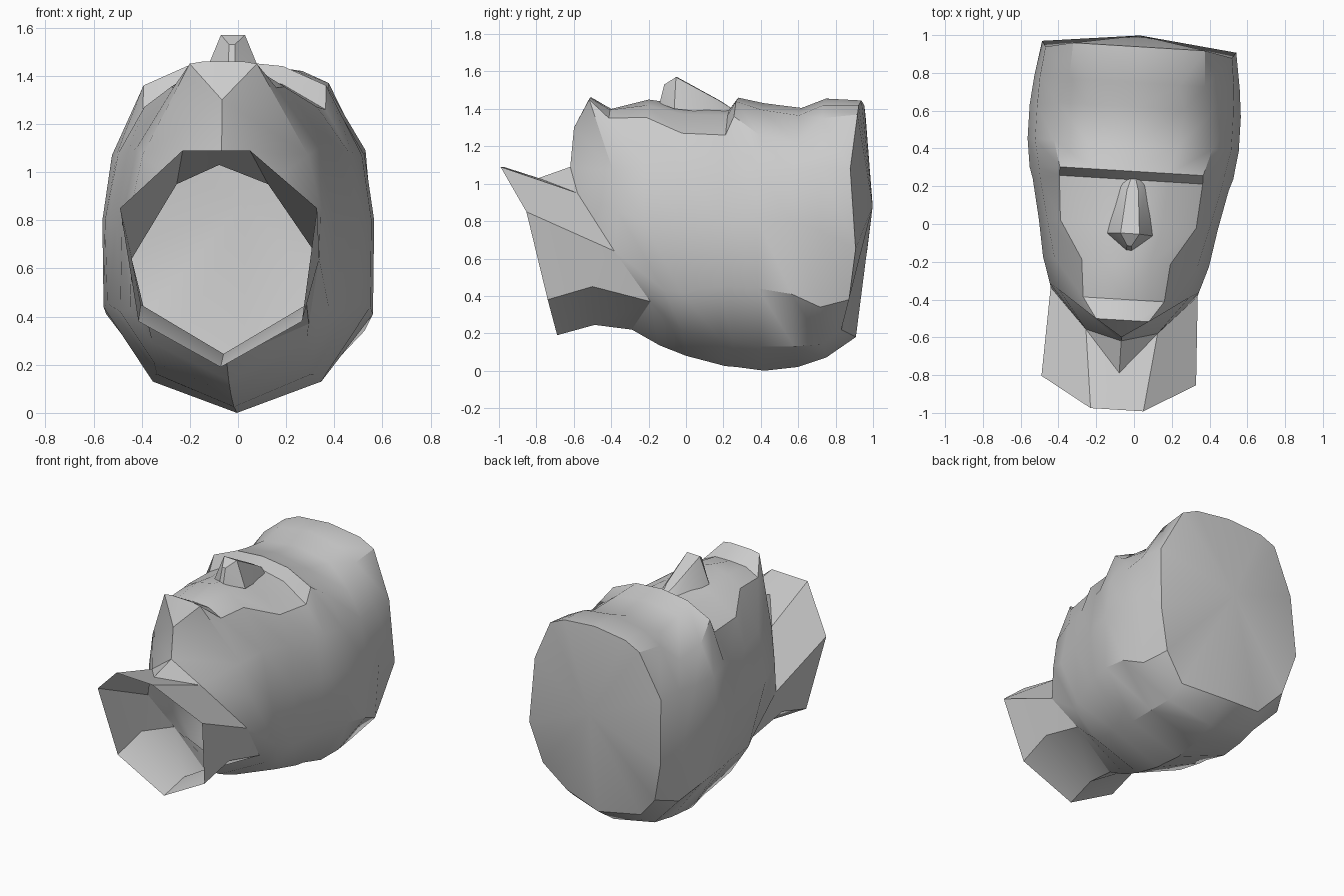
import bpy, bmesh, math
from mathutils import Matrix, Vector

if "Cube" in bpy.data.objects:
    bpy.data.objects.remove(bpy.data.objects["Cube"])

grey = bpy.data.materials.new("plain_grey")
grey.use_nodes = True
grey.diffuse_color = (0.6, 0.6, 0.6, 1)
grey.node_tree.nodes["Principled BSDF"].inputs["Base Color"].default_value = (0.6, 0.6, 0.6, 1)

TURN = math.radians(-3.5)     # the whole head is turned slightly
SHIFT = -0.03


def finish(name, bm, outward):
    """Weld, orient, shade and place a part; outward is a direction its extreme face must point."""
    bmesh.ops.remove_doubles(bm, verts=bm.verts, dist=0.001)
    bmesh.ops.recalc_face_normals(bm, faces=bm.faces)
    d = Vector(outward)
    far = max(bm.faces, key=lambda f: f.calc_center_median().dot(d))
    if far.normal.dot(d) < 0:
        bmesh.ops.reverse_faces(bm, faces=bm.faces)
    me = bpy.data.meshes.new(name)
    bm.to_mesh(me)
    bm.free()
    me.materials.append(grey)
    ob = bpy.data.objects.new(name, me)
    bpy.context.collection.objects.link(ob)
    ob.location.x = SHIFT
    ob.rotation_euler.z = TURN
    bpy.ops.object.select_all(action='DESELECT')
    ob.select_set(True)
    bpy.context.view_layer.objects.active = ob
    bpy.ops.object.shade_smooth_by_angle(angle=math.radians(34))


def mirrored_part(name, faces, outward):
    """Build the left half from point lists and mirror it across x = 0."""
    bm = bmesh.new()
    for f in faces:
        bm.faces.new([bm.verts.new(p) for p in f])
    bmesh.ops.remove_doubles(bm, verts=bm.verts, dist=0.001)
    bmesh.ops.mirror(bm, geom=bm.verts[:] + bm.edges[:] + bm.faces[:],
                     matrix=Matrix.Identity(4), merge_dist=0.001, axis='X')
    finish(name, bm, outward)


# Skull cross-sections, crown to cheek: y, bottom z, then four (x, z) up the side
skull = [
    (.75, .07, .32, .14, .51, .34, .545, .75, .515, 1.09),
    (.60, .02, .34, .13, .555, .41, .56, .80, .52, 1.07),
    (.42, .00, .35, .13, .555, .44, .56, .80, .52, 1.07),
    (.27, .02, .33, .16, .53, .45, .54, .80, .49, 1.08),
    (.21, .025, .32, .16, .52, .45, .52, .80, .48, 1.08),
    (.00, .08, .32, .21, .46, .42, .475, .80, .43, 1.08),
]
# Face cross-sections: y, edge (x, z), middle (x, z), centre z
face = [
    (.94, .35, 1.37, .24, 1.42, 1.445),
    (.75, .36, 1.35, .23, 1.42, 1.455),
    (.62, .41, 1.22, .26, 1.365, 1.405),
    (.42, .42, 1.26, .24, 1.395, 1.43),
    (.28, .38, 1.36, .20, 1.44, 1.46),
    (.235, .38, 1.26, .20, 1.365, 1.40),
    (.00, .36, 1.27, .18, 1.37, 1.42),
    (-.20, .235, 1.355, .13, 1.42, 1.45),
    (-.40, .215, 1.35, .12, 1.395, 1.40),
    (-.51, .14, 1.45, .08, 1.46, 1.46),
]


def skull_row(r):
    y, z0 = r[:2]
    return [(0, y, z0)] + [(r[i], y, r[i + 1]) for i in range(2, 10, 2)]


def face_row(r):
    y, xe, ze, xm, zm, zc = r
    return [(xe, y, ze), (xm, y, zm), (0, y, zc)]


# Slanted crown rim, and last section swept back above the neck
rim_row = [(0, .91, .18), (.29, .85, .22), (.44, .90, .38), (.515, .94, .65), (.495, .91, 1.08)]
nape_row = [(0, -.14, .135), (.32, -.09, .29), (.415, -.09, .43), (.44, -.20, .80), (.38, -.20, 1.10)]
S = [rim_row] + [skull_row(r) for r in skull] + [nape_row]
F = [face_row(r) for r in face]

# Jaw line, chin and the seam where the neck starts
jaw = [(0, -.29, .22), (.335, -.17, .37), (.39, -.36, .64), (.395, -.34, .85), (.345, -.37, 1.07)]
seam_side, seam_tip = (.19, -.57, .95), (0, -.79, 1.03)
chin_up, chin_low = (0, -.60, 1.30), (0, -.62, 1.09)

polys = []
rings = [s + f for s, f in zip(S, F)]
for a, b in zip(rings, rings[1:]):
    polys += [[a[i], a[i + 1], b[i + 1], b[i]] for i in range(7)]
# Crown: shallow dome on the first ring
crown = (0, 1.0, .88)
polys += [[rings[0][i + 1], rings[0][i], crown] for i in range(7)]
# Mouth and chin rows
for a, b in zip(F[7:], F[8:]):
    polys += [[a[i], a[i + 1], b[i + 1], b[i]] for i in range(2)]
# Cheek to jaw
polys += [[S[7][i], S[7][i + 1], jaw[i + 1], jaw[i]] for i in range(4)]
polys += [[S[7][4], F[7][0], F[8][0], jaw[4]]]
# Chin front and underside
polys += [[F[9][0], F[9][1], chin_up], [F[9][1], F[9][2], chin_up],
          [jaw[4], F[8][0], F[9][0]], [jaw[4], F[9][0], chin_up],
          [jaw[4], chin_up, chin_low, seam_side],
          [chin_low, seam_tip, seam_side],
          [jaw[2], jaw[3], seam_side], [jaw[3], jaw[4], seam_side]]
mirrored_part("head", polys, (0, 1, 0))

# Neck: open tube from the slanted cut to the seam
cut = [(0, -.69, .19), (.34, -.72, .38), (.41, -.83, .85), (.14, -.985, 1.09), (0, -.985, 1.09)]
m0, m1 = (0, -.49, .245), (.345, -.48, .45)
neck = [[cut[0], cut[1], m1, m0], [m0, m1, jaw[1], jaw[0]],
        [cut[1], cut[2], jaw[2], m1], [m1, jaw[2], jaw[1]],
        [cut[2], cut[3], seam_side, jaw[2]],
        [cut[3], cut[4], seam_tip, seam_side]]
mirrored_part("neck", neck, (0, 0, -1))

# Nose: faceted wedge
bm = bmesh.new()
for s in (-1, 1):
    for x, y, z in [(.12, -.055, 1.40), (.05, -.05, 1.57), (.03, .18, 1.445),
                    (.065, .23, 1.37), (.012, -.115, 1.53), (.015, -.14, 1.43), (.01, .25, 1.40)]:
        bm.verts.new((s * x + .012, y, z))
bmesh.ops.convex_hull(bm, input=bm.verts)
bmesh.ops.dissolve_limit(bm, angle_limit=0.03, verts=bm.verts, edges=bm.edges)
finish("nose", bm, (0, 0, 1))
